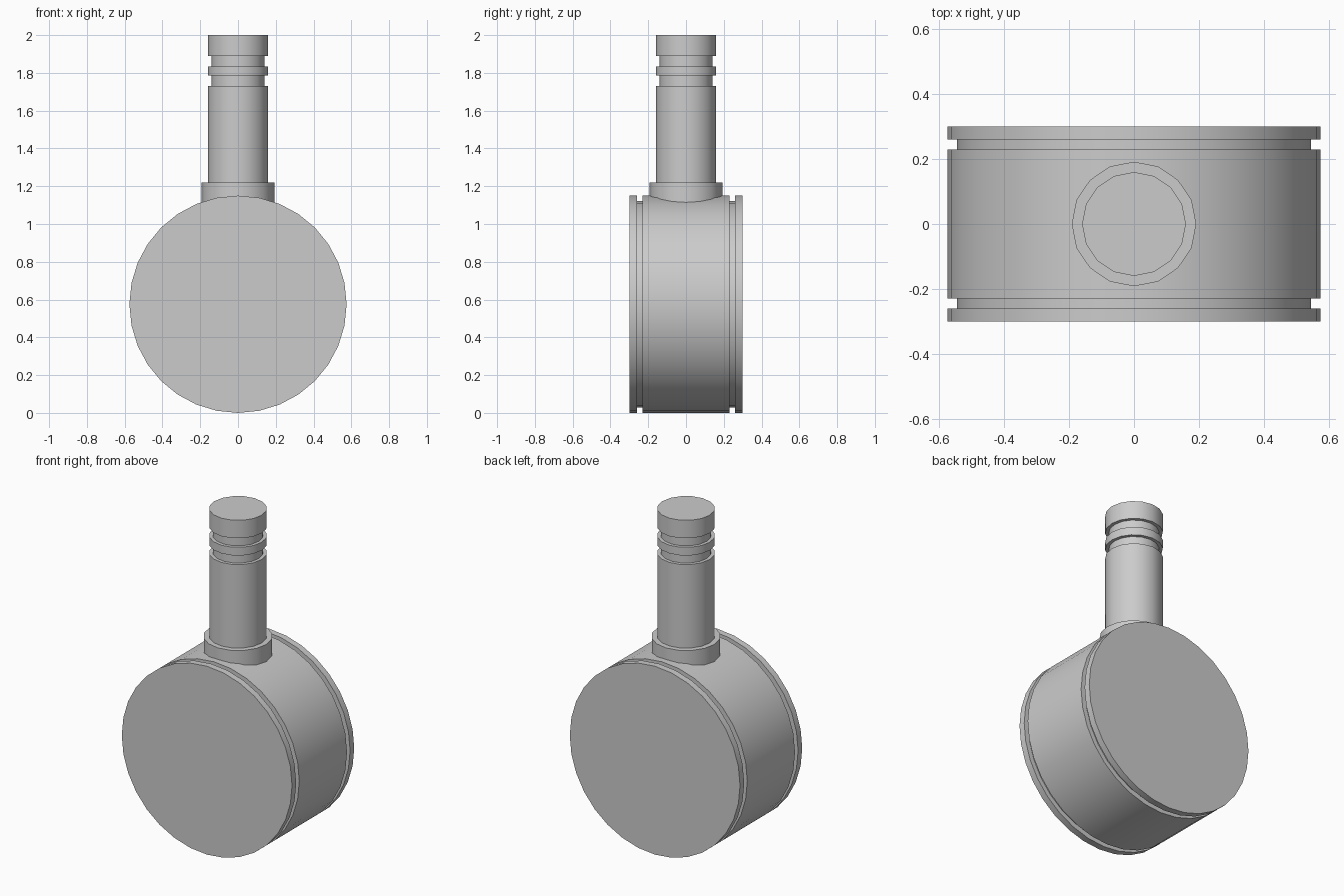
import bpy, bmesh, math
from mathutils import Matrix

cube = bpy.data.objects.get("Cube")
if cube:
    bpy.data.objects.remove(cube, do_unlink=True)

grey = bpy.data.materials.new("light grey")
grey.use_nodes = True
colour = (0.6, 0.6, 0.6, 1)
grey.diffuse_color = colour
grey.node_tree.nodes["Principled BSDF"].inputs["Base Color"].default_value = colour


def lathe(name, profile, sides, matrix=Matrix()):
    """Turn (radius, height) points around z and cap both ends."""
    bm = bmesh.new()
    rings = []
    for r, h in profile:
        angles = [2 * math.pi * i / sides for i in range(sides)]
        rings.append([bm.verts.new((r * math.cos(a), r * math.sin(a), h)) for a in angles])
    for low, high in zip(rings, rings[1:]):
        for i in range(sides):
            j = (i + 1) % sides
            bm.faces.new((low[i], low[j], high[j], high[i]))
    bm.faces.new(rings[0][::-1])
    bm.faces.new(rings[-1])
    bm.transform(matrix)
    mesh = bpy.data.meshes.new(name)
    bm.to_mesh(mesh)
    bm.free()
    mesh.materials.append(grey)
    obj = bpy.data.objects.new(name, mesh)
    bpy.context.collection.objects.link(obj)
    bpy.ops.object.select_all(action="DESELECT")
    obj.select_set(True)
    bpy.context.view_layer.objects.active = obj
    bpy.ops.object.shade_smooth_by_angle(angle=math.radians(35))
    return obj


# Wheel body with a groove near each rim, lying along y
R, GROOVE = 0.575, 0.546
half = [(R, 0.30), (R, 0.26), (GROOVE, 0.26), (GROOVE, 0.23), (R, 0.23)]
wheel_profile = [(r, -h) for r, h in half] + half[::-1]
lathe("wheel", wheel_profile, 32,
      Matrix.Translation((0, 0, R)) @ Matrix.Rotation(math.pi / 2, 4, "X"))

# Collar where the stem meets the wheel
lathe("collar", [(0.192, 1.0), (0.192, 1.22)], 16)

# Stem with two retaining grooves
S, N = 0.16, 0.14
lathe("stem", [(S, 1.05), (S, 1.73), (N, 1.73), (N, 1.785), (S, 1.785),
               (S, 1.835), (N, 1.835), (N, 1.89), (S, 1.89), (S, 2.0)], 16)
